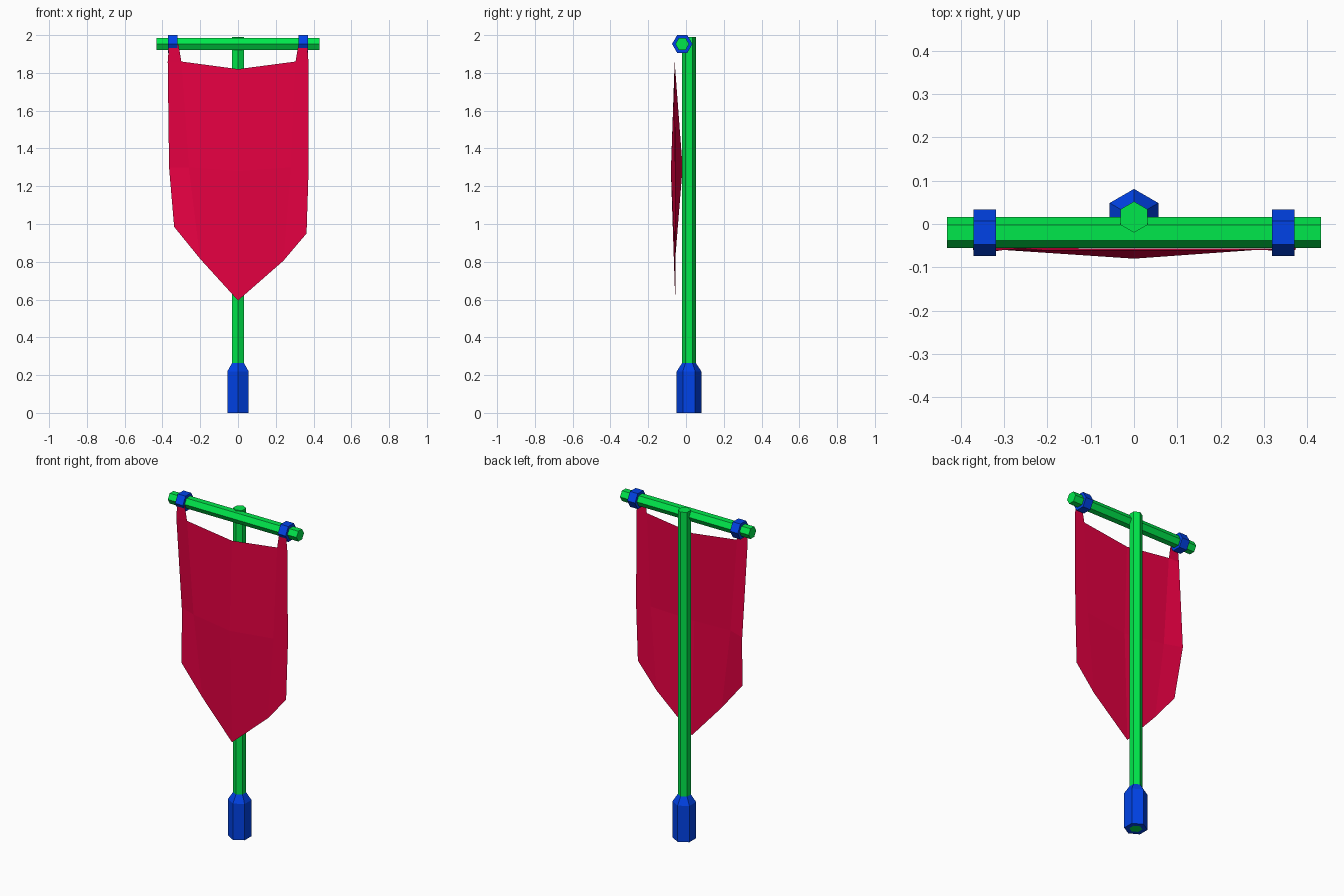
import bpy, bmesh
from math import sin, cos, pi

cube = bpy.data.objects.get("Cube")
if cube:
    bpy.data.objects.remove(cube, do_unlink=True)


def make_material(name, rgb):
    mat = bpy.data.materials.new(name)
    mat.use_nodes = True
    mat.diffuse_color = (*rgb, 1)
    mat.node_tree.nodes["Principled BSDF"].inputs["Base Color"].default_value = (*rgb, 1)
    return mat


green = make_material("green", (0, 0.8, 0.07))
blue = make_material("blue", (0, 0.055, 0.8))
red = make_material("red", (0.8, 0, 0.055))


def finish(name, bm, mat):
    bmesh.ops.recalc_face_normals(bm, faces=bm.faces)
    mesh = bpy.data.meshes.new(name)
    bm.to_mesh(mesh)
    bm.free()
    mesh.materials.append(mat)
    obj = bpy.data.objects.new(name, mesh)
    bpy.context.collection.objects.link(obj)


def hex_bar(name, profile, axis, centre, mat, caps=True):
    """Six-sided bar through (distance, radius) stations, corners facing front and back."""
    bm = bmesh.new()
    rings = []
    for dist, rad in profile:
        ring = []
        for i in range(6):
            side, y = rad * sin(i * pi / 3), rad * cos(i * pi / 3)
            offset = (side, y, dist) if axis == "z" else (dist, y, side)
            ring.append(bm.verts.new([c + o for c, o in zip(centre, offset)]))
        rings.append(ring)
    for a, b in zip(rings, rings[1:]):
        for i in range(6):
            j = (i + 1) % 6
            bm.faces.new((a[i], a[j], b[j], b[i]))
    if caps:
        bm.faces.new(rings[0])
        bm.faces.new(rings[-1])
    finish(name, bm, mat)


# Upright pole and its hollow grip
pole_centre = (0, 0.016, 0)
hex_bar("pole", [(0, 0.036), (1.99, 0.036)], "z", pole_centre, green)
hex_bar("grip", [(0, 0.036), (0, 0.065), (0.22, 0.065), (0.265, 0.036)],
        "z", pole_centre, blue, caps=False)

# Crossbar with a ring near each end
bar_centre = (0, -0.02, 1.953)
hex_bar("crossbar", [(-0.432, 0.036), (0.432, 0.036)], "x", bar_centre, green)
for name, x in (("left_ring", 0.345), ("right_ring", -0.345)):
    hex_bar(name, [(x - 0.026, 0.054), (x + 0.026, 0.054)], "x", bar_centre, blue)

# Thin cloth: three rows of five points, bowed forward in the middle
rows = [
    [(-0.372, -0.06, 1.86), (-0.30, -0.06, 1.86), (0, -0.06, 1.82),
     (0.305, -0.06, 1.86), (0.373, -0.06, 1.86)],
    [(-0.365, -0.018, 1.3), (-0.26, -0.055, 1.3), (0, -0.08, 1.28),
     (0.28, -0.06, 1.3), (0.374, -0.055, 1.3)],
    [(-0.338, -0.057, 0.985), (-0.2, -0.057, 0.815), (0, -0.057, 0.595),
     (0.24, -0.057, 0.805), (0.363, -0.057, 0.95)],
]
bm = bmesh.new()
grid = [[bm.verts.new(p) for p in row] for row in rows]
for upper, lower in zip(grid, grid[1:]):
    for i in range(4):
        bm.faces.new((upper[i], lower[i], lower[i + 1], upper[i + 1]))

# Hanging tabs that reach up into the rings
for i, outer, inner in ((0, -0.365, -0.315), (3, 0.32, 0.366)):
    a = bm.verts.new((outer, -0.062, 1.95))
    b = bm.verts.new((inner, -0.062, 1.95))
    bm.faces.new((grid[0][i], grid[0][i + 1], b, a))

finish("banner", bm, red)
